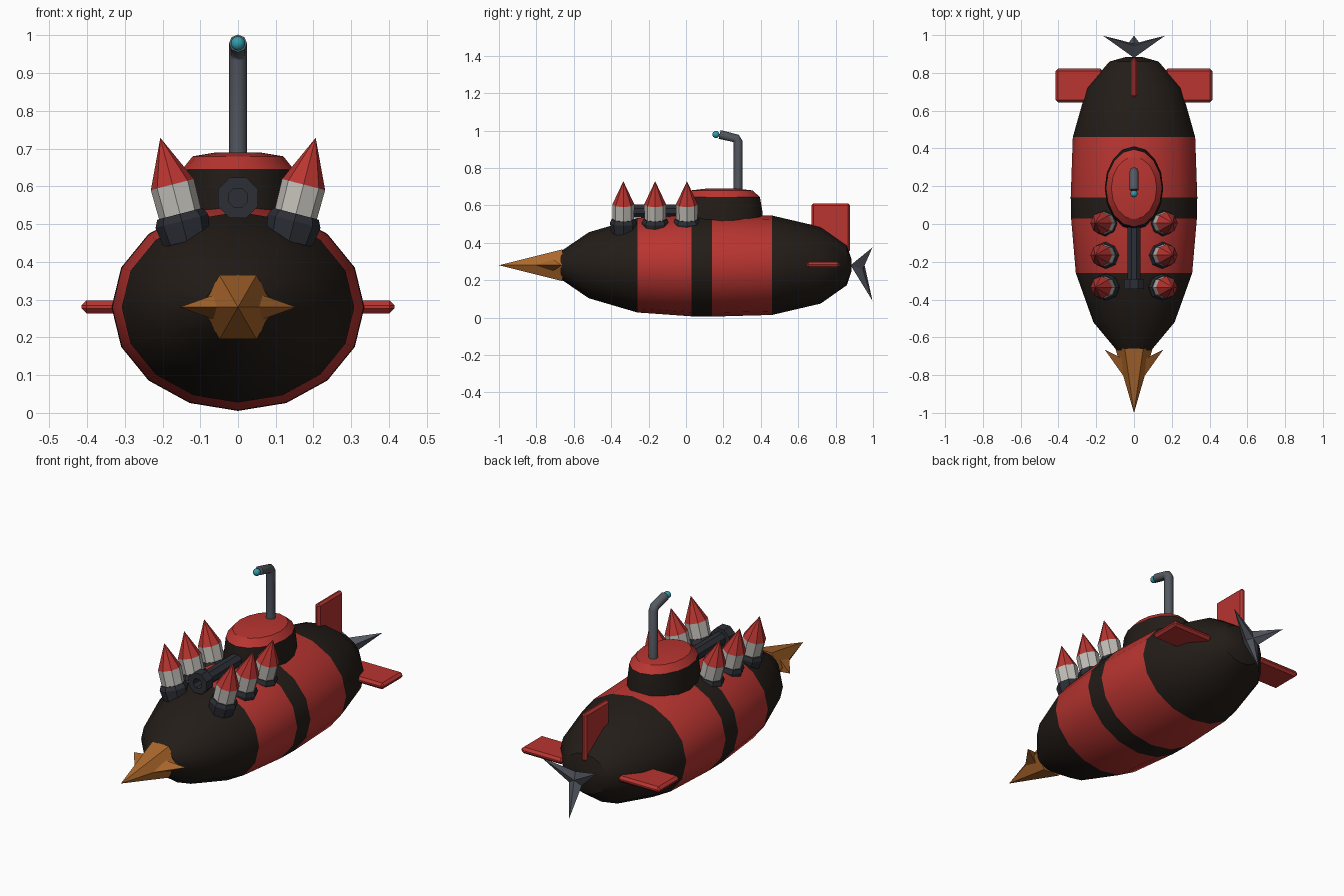
import bpy, bmesh
from math import pi, cos, sin, radians
from mathutils import Matrix, Vector

if "Cube" in bpy.data.objects:
    bpy.data.objects.remove(bpy.data.objects["Cube"])


def material(name, r, g, b):
    m = bpy.data.materials.new(name)
    m.diffuse_color = (r, g, b, 1)
    m.use_nodes = True
    m.node_tree.nodes["Principled BSDF"].inputs["Base Color"].default_value = m.diffuse_color
    return m


RED = material("red", 0.48, 0.035, 0.03)
BLACK = material("black", 0.017, 0.012, 0.009)
GOLD = material("gold", 0.42, 0.14, 0.025)
WHITE = material("white", 0.55, 0.53, 0.49)
STEEL = material("steel", 0.09, 0.10, 0.12)
DARK = material("dark", 0.025, 0.028, 0.036)
TEAL = material("teal", 0.03, 0.33, 0.40)

TO_BACK = Matrix.Rotation(-pi / 2, 4, 'X')    # local z -> +y
TO_FRONT = Matrix.Rotation(pi / 2, 4, 'X')    # local z -> -y


def finish(name, bm, mats, matrix=None, smooth=0):
    if matrix is not None:
        bm.transform(matrix)
    bmesh.ops.recalc_face_normals(bm, faces=bm.faces)
    me = bpy.data.meshes.new(name)
    for f in bm.faces:
        f.smooth = smooth > 0
    bm.to_mesh(me)
    bm.free()
    for m in mats:
        me.materials.append(m)
    if smooth:
        me.set_sharp_from_angle(angle=radians(smooth))
    ob = bpy.data.objects.new(name, me)
    bpy.context.collection.objects.link(ob)
    return ob


def loft(name, rings, n, mats, bands=None, matrix=None, smooth=0, phase=0):
    """Skin rings (z, rx, ry); a zero radius makes a point."""
    bm = bmesh.new()
    loops = []
    for z, rx, ry in rings:
        if rx == 0:
            loops.append([bm.verts.new((0, 0, z))] * n)
        else:
            loops.append([bm.verts.new((rx * cos(phase + 2 * pi * i / n),
                                        ry * sin(phase + 2 * pi * i / n), z)) for i in range(n)])
    for k in range(len(loops) - 1):
        for i in range(n):
            j = (i + 1) % n
            quad = [loops[k][i], loops[k][j], loops[k + 1][j], loops[k + 1][i]]
            f = bm.faces.new(list(dict.fromkeys(quad)))
            f.material_index = bands[k] if bands else 0
    for k in (0, -1):
        if rings[k][1]:
            f = bm.faces.new(loops[k])
            f.material_index = bands[k] if bands else 0
    return finish(name, bm, mats, matrix, smooth)


def shape(name, points, faces, mat):
    bm = bmesh.new()
    v = [bm.verts.new(p) for p in points]
    for f in faces:
        bm.faces.new([v[i] for i in f])
    return finish(name, bm, [mat])


def box(name, centre, size, mat, bevel):
    bm = bmesh.new()
    bmesh.ops.create_cube(bm, size=1)
    ob = finish(name, bm, [mat], Matrix.Translation(centre) @ Matrix.Diagonal((*size, 1)))
    b = ob.modifiers.new("bevel", 'BEVEL')
    b.width, b.segments = bevel, 1


# striped hull
hull = [(-0.67, 0.09), (-0.52, 0.215), (-0.26, 0.308), (0.03, 0.333), (0.14, 0.335),
        (0.46, 0.324), (0.72, 0.25), (0.86, 0.13), (0.885, 0.04)]
loft("hull", [(y, r, r * 0.82) for y, r in hull], 16, [BLACK, RED],
     [0, 0, 1, 0, 1, 0, 0, 0], Matrix.Translation((0, 0, 0.28)) @ TO_BACK, 35)

# conning tower with red cap
loft("tower", [(0.48, 0.155, 0.22), (0.56, 0.155, 0.22), (0.645, 0.148, 0.205),
               (0.68, 0.12, 0.165), (0.69, 0.06, 0.08)], 16, [BLACK, RED],
     [0, 0, 1, 1], Matrix.Translation((0, 0.19, 0)), 30)

# periscope tube and lens
cu = bpy.data.curves.new("periscope", 'CURVE')
cu.dimensions = '3D'
cu.bevel_depth, cu.bevel_resolution, cu.use_fill_caps = 0.024, 2, True
path = [(0.278, 0.66), (0.278, 0.94), (0.268, 0.958), (0.18, 0.979)]
sp = cu.splines.new('POLY')
sp.points.add(len(path) - 1)
for p, (y, z) in zip(sp.points, path):
    p.co = (0, y, z, 1)
cu.materials.append(STEEL)
scope = bpy.data.objects.new("periscope", cu)
bpy.context.collection.objects.link(scope)
bpy.context.view_layer.objects.active = scope
scope.select_set(True)
bpy.ops.object.convert(target='MESH')

bm = bmesh.new()
bmesh.ops.create_uvsphere(bm, u_segments=12, v_segments=8, radius=0.019)
finish("periscope_lens", bm, [TEAL], Matrix.Translation((0, 0.16, 0.979)), 60)

# hollow deck gun
gun = [(-0.05, 0.037), (0.29, 0.037), (0.29, 0.058), (0.345, 0.058), (0.345, 0.027), (0.10, 0.027)]
loft("deck_gun", [(y, r, r) for y, r in gun], 8, [DARK],
     matrix=Matrix.Translation((0, 0, 0.57)) @ TO_FRONT, phase=pi / 8)

# two rows of tilted rockets in holders
for side, label in ((1, "right"), (-1, "left")):
    for i, y in enumerate((0.005, -0.165, -0.335)):
        m = Matrix.Translation((side * 0.135, y, 0.455)) @ Matrix.Rotation(side * radians(14.5), 4, 'Y')
        loft(f"rocket_holder_{label}_{i}", [(z, r, r) for z, r in
             ((0, 0.064), (0.055, 0.072), (0.075, 0.062))], 8, [DARK], matrix=m)
        loft(f"rocket_{label}_{i}", [(z, r, r) for z, r in
             ((0.06, 0.057), (0.155, 0.059), (0.283, 0))], 8, [WHITE, RED], [0, 1], m)

# drill nose with side barbs
loft("nose_spike", [(0.66, 0.098, 0.098), (1.0, 0, 0)], 6, [GOLD],
     matrix=Matrix.Translation((0, 0, 0.28)) @ TO_FRONT)
for s, label in ((1, "right"), (-1, "left")):
    shape(f"nose_barb_{label}",
          [(s * 0.155, -0.665, 0.28), (s * 0.038, -0.83, 0.28),
           (s * 0.065, -0.71, 0.312), (s * 0.065, -0.71, 0.248)],
          [(0, 1, 2), (0, 3, 1), (0, 2, 3), (1, 3, 2)], GOLD)
    # horizontal tail fins
    box(f"tail_fin_{label}", (s * 0.29, 0.733, 0.281), (0.25, 0.18, 0.034), RED, 0.013)

# upright tail fin
box("tail_fin_top", (0, 0.774, 0.48), (0.03, 0.208, 0.26), RED, 0.011)

# three-bladed propeller
points = [(0, 0.88, 0.28), (0, 0.955, 0.28)]
for k in range(6):
    a = -pi / 2 + k * pi / 3
    r, y = ((0.19, 0.997) if k % 2 == 0 else (0.045, 0.945))
    points.append((r * cos(a), y, 0.28 + r * sin(a)))
faces = [(c, 2 + k, 2 + (k + 1) % 6) for k in range(6) for c in (0, 1)]
shape("propeller", points, faces, STEEL)
